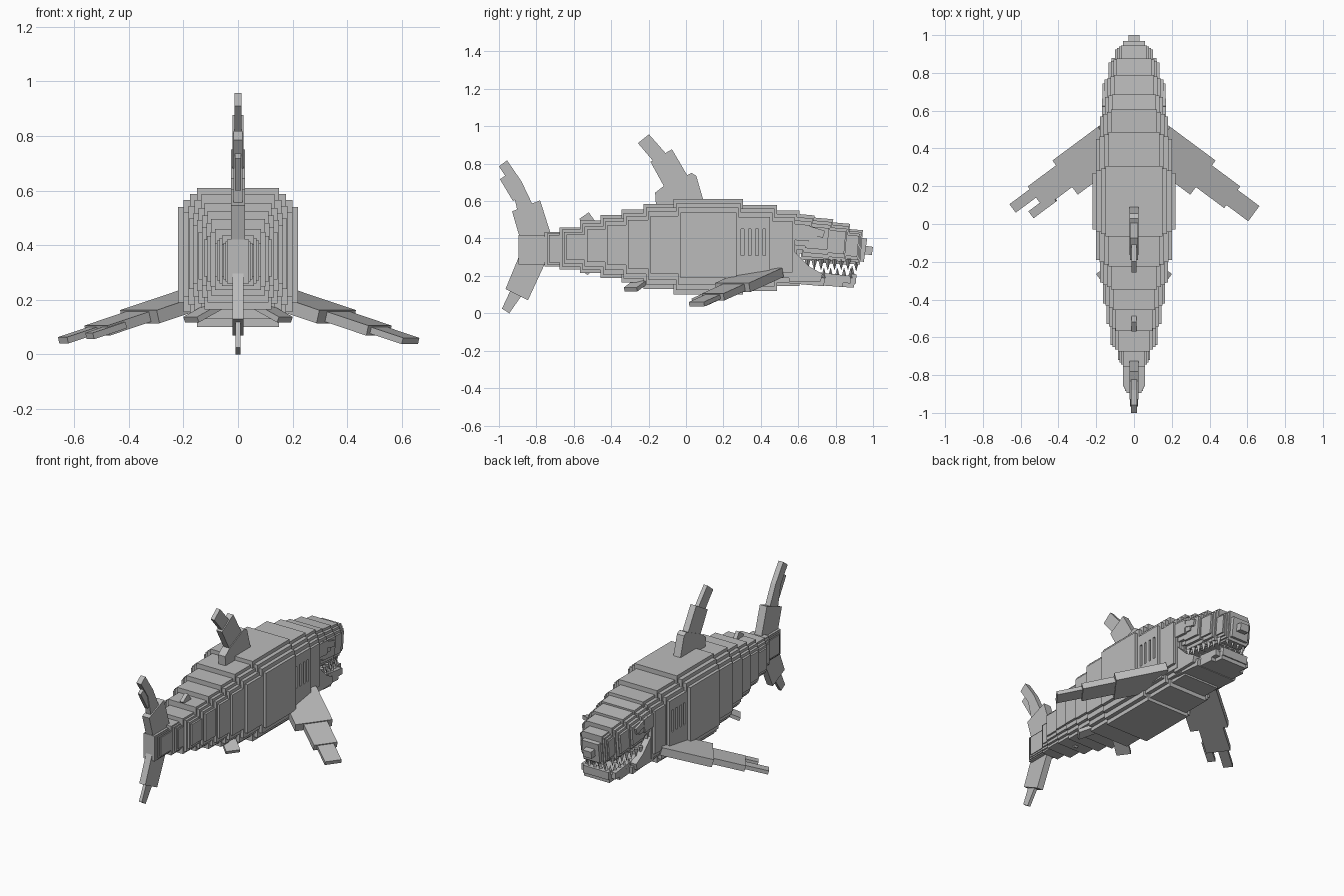
import bpy, bmesh
from math import radians, pi
from mathutils import Matrix, Vector

cube = bpy.data.objects.get("Cube")
if cube:
    bpy.data.objects.remove(cube)

grey = bpy.data.materials.new("stone grey")
grey.use_nodes = True
grey.diffuse_color = (0.5, 0.5, 0.5, 1)
grey.node_tree.nodes["Principled BSDF"].inputs["Base Color"].default_value = (0.5, 0.5, 0.5, 1)


def finish(name, bm):
    bmesh.ops.recalc_face_normals(bm, faces=bm.faces)
    mesh = bpy.data.meshes.new(name)
    bm.to_mesh(mesh)
    bm.free()
    mesh.materials.append(grey)
    obj = bpy.data.objects.new(name, mesh)
    bpy.context.collection.objects.link(obj)
    return obj


def box(bm, x0, x1, y0, y1, z0, z1, frame=None, tilt=0):
    """Box between limits, tilted about its own centre, then moved by a frame."""
    centre = Vector((x0 + x1, y0 + y1, z0 + z1)) / 2
    m = Matrix.Translation(centre) @ Matrix.Rotation(radians(tilt), 4, 'X')
    m = m @ Matrix.Diagonal((x1 - x0, y1 - y0, z1 - z0, 1))
    bmesh.ops.create_cube(bm, size=1, matrix=frame @ m if frame else m)


def plate(bm, corners, hw, x=0):
    """Outline in the side plane, given thickness across x."""
    sides = [[bm.verts.new((x + s * hw, y, z)) for y, z in corners] for s in (-1, 1)]
    for side in sides:
        bm.faces.new(side)
    n = len(corners)
    for i in range(n):
        j = (i + 1) % n
        bm.faces.new((sides[0][i], sides[0][j], sides[1][j], sides[1][i]))


# Nested boxes: share of the width, inset from top, inset from bottom
LAYERS = ((1, .07, .09), (.91, .045, .055), (.8, .022, .025), (.68, 0, 0))


def stepped(bm, y0, y1, hw, z0, z1, tilt=0, grow=.012, skip=0):
    s = hw / .22
    for k, (w, top, bottom) in enumerate(LAYERS):
        if k >= skip:
            box(bm, -hw * w, hw * w, y0 - grow * k, y1 + grow * k,
                z0 + bottom * s, z1 - top * s, tilt=tilt)


# Body rings from tail root to neck: y0, y1, half width, bottom, top
bm = bmesh.new()
for ring in ((-.86, -.71, .058, .26, .42), (-.72, -.63, .085, .25, .435),
             (-.64, -.52, .125, .235, .46), (-.53, -.41, .145, .215, .495),
             (-.42, -.30, .165, .19, .525), (-.31, -.18, .18, .165, .555),
             (-.19, -.03, .2, .13, .585), (-.03, .27, .22, .1, .61)):
    stepped(bm, *ring)
stepped(bm, .27, .45, .2, .12, .58, skip=1)
stepped(bm, .44, .57, .18, .145, .55)
finish("body", bm)

# Gill panels: side bands with bars between the slits
bm = bmesh.new()
for s in (-1, 1):
    x = sorted((s * .15, s * .2))
    box(bm, *x, .27, .45, .2, .31)
    box(bm, *x, .27, .45, .45, .515)
    for i in range(5):
        y = .27 + i * .039
        box(bm, *x, y, y + .024, .3, .46)
finish("gill_panels", bm)

# Upper head, leaning down towards the nose
bm = bmesh.new()
for ring in ((.55, .66, .17, .32, .53), (.64, .76, .155, .28, .51),
             (.74, .85, .135, .265, .485), (.83, .92, .1, .265, .45)):
    stepped(bm, *ring, tilt=-5, grow=.006)
box(bm, -.058, .058, .88, .96, .28, .405, tilt=-8)
box(bm, -.03, .03, .93, .997, .315, .36, tilt=-8)
finish("upper_head", bm)

# Lower jaw with raised rim and diagonal cheeks
bm = bmesh.new()
box(bm, -.14, .14, .5, .74, .155, .2, tilt=-5)
box(bm, -.12, .12, .72, .84, .145, .185, tilt=-4)
box(bm, -.09, .09, .8, .9, .14, .18, tilt=-4)
box(bm, -.09, .09, .87, .91, .16, .21, tilt=-4)
for s in (-1, 1):
    plate(bm, ((.55, .36), (.55, .17), (.72, .17), (.73, .21), (.66, .25)), .02, s * .14)
    plate(bm, ((.7, .17), (.7, .22), (.88, .2), (.88, .16)), .015, s * .105)
finish("lower_jaw", bm)

# Teeth along both jaws
bm = bmesh.new()


def tooth(x, y, z, up):
    turn = Matrix.Rotation(0 if up else pi, 4, 'X')
    bmesh.ops.create_cone(bm, cap_ends=True, segments=4, radius1=.016, radius2=.001,
                          depth=.055, matrix=Matrix.Translation((x, y, z)) @ turn)


for s in (-1, 1):
    for i in range(7):
        y = .65 + i * .036
        x = s * (.135 - .008 * i)
        tooth(x, y, .26, False)
        if i > 1:
            tooth(x * .95, y + .015, .215, True)
for i in range(4):
    tooth((i - 1.5) * .04, .91, .255, False)
    tooth((i - 1.5) * .04, .888, .225, True)
finish("teeth", bm)

# Brows and eyes
for side, s in (("left", 1), ("right", -1)):
    bm = bmesh.new()
    box(bm, *sorted((s * .11, s * .168)), .615, .74, .42, .46, tilt=-17)
    finish(side + "_brow", bm)
    bm = bmesh.new()
    box(bm, *sorted((s * .12, s * .163)), .65, .70, .39, .43, tilt=-5)
    finish(side + "_eye", bm)

# Dorsal fin in three leaning steps, and the small fins behind it
bm = bmesh.new()
plate(bm, ((-.16, .57), (-.165, .645), (-.12, .68), (.03, .75), (.055, .735), (.1, .58)), .025)
plate(bm, ((-.19, .81), (-.075, .877), (.04, .68), (-.08, .61)), .02)
plate(bm, ((-.257, .91), (-.198, .957), (-.06, .8), (-.13, .76)), .013)
finish("dorsal_fin", bm)

bm = bmesh.new()
plate(bm, ((-.57, .505), (-.52, .54), (-.47, .47), (-.53, .44)), .012)
finish("rear_dorsal_fin", bm)

bm = bmesh.new()
plate(bm, ((-.57, .235), (-.525, .205), (-.48, .25), (-.53, .28)), .012)
finish("anal_fin", bm)

# Tail fin: two lobes with narrower tips
bm = bmesh.new()
plate(bm, ((-.93, .545), (-.78, .604), (-.72, .415), (-.87, .34)), .025)
plate(bm, ((-1, .785), (-.957, .818), (-.88, .706), (-.815, .57), (-.9, .54), (-.93, .68)), .017)
plate(bm, ((-.995, .717), (-.963, .738), (-.89, .62), (-.925, .6)), .011)
finish("upper_tail_lobe", bm)

bm = bmesh.new()
plate(bm, ((-.87, .36), (-.965, .13), (-.845, .07), (-.72, .34), (-.72, .42), (-.86, .42)), .021)
plate(bm, ((-.93, .14), (-.984, .025), (-.945, 0), (-.875, .1)), .01)
finish("lower_tail_lobe", bm)


# Paired fins: local x runs along the span, local y towards the rear edge
def fin_frame(origin, side, drop):
    u = Vector((.803, -.596, -drop)).normalized()
    v = Vector((-.596, -.803, 0))
    w = u.cross(v).normalized()
    if w.z < 0:
        w = -w
    m = Matrix((u, v, w)).transposed().to_4x4()
    return Matrix.Diagonal((side, 1, 1, 1)) @ Matrix.Translation(origin) @ m


for side, s in (("left", 1), ("right", -1)):
    f = fin_frame((.215, .497, .235), s, .27)
    bm = bmesh.new()
    box(bm, -.03, .28, 0, .225, -.05, 0, f)
    box(bm, .2, .475, .032, .175, -.044, -.006, f)
    if s > 0:
        box(bm, .4, .625, .055, .155, -.036, -.012, f)
    else:
        # Torn tip with two fingers
        box(bm, .4, .615, .05, .106, -.036, -.012, f)
        box(bm, .4, .555, .14, .186, -.036, -.012, f)
    finish(side + "_pectoral_fin", bm)

    f = fin_frame((.08, -.175, .205), s, .45)
    bm = bmesh.new()
    box(bm, -.03, .165, 0, .085, -.022, 0, f)
    finish(side + "_pelvic_fin", bm)
